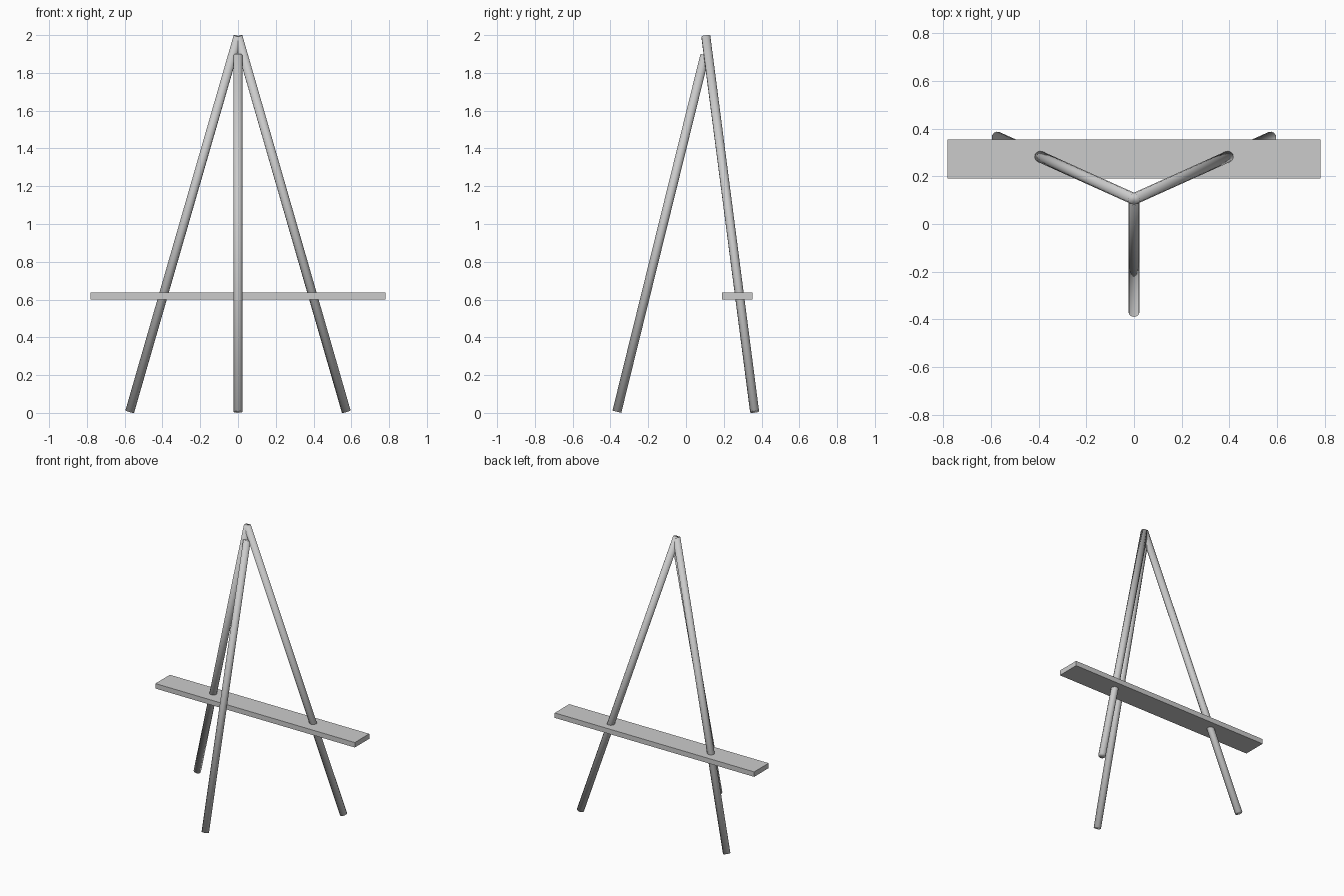
import bpy
from mathutils import Vector

cube = bpy.data.objects.get("Cube")
if cube:
    bpy.data.objects.remove(cube, do_unlink=True)

# Single plain grey for the whole stand
grey = bpy.data.materials.new("plain_grey")
grey.use_nodes = True
colour = (0.6, 0.6, 0.6, 1)
grey.diffuse_color = colour
grey.node_tree.nodes["Principled BSDF"].inputs["Base Color"].default_value = colour

LEG_RADIUS = 0.024


def leg(name, top, foot):
    """Round pole running from foot to top, with square-cut ends."""
    top, foot = Vector(top), Vector(foot)
    axis = top - foot
    bpy.ops.mesh.primitive_cylinder_add(
        vertices=12, radius=LEG_RADIUS, depth=axis.length,
        location=(top + foot) / 2,
        rotation=axis.to_track_quat("Z", "Y").to_euler())
    pole = bpy.context.object
    pole.name = name
    pole.data.materials.append(grey)
    # Soft shading carries over the end caps
    bpy.ops.object.shade_smooth()


# Splayed pair of legs meeting at the apex
for side, x in (("left", 1), ("right", -1)):
    leg(side + "_leg", (0, 0.105, 1.993), (x * 0.573, 0.363, 0.007))

# Single prop leg leaning against the pair
leg("prop_leg", (0, 0.1, 1.895), (0, -0.366, 0.006))

# Flat shelf board threaded by the pair of legs
bpy.ops.mesh.primitive_cube_add(size=1, location=(0, 0.272, 0.619))
shelf = bpy.context.object
shelf.name = "shelf"
shelf.scale = (1.562, 0.162, 0.035)
bpy.ops.object.transform_apply(location=False, rotation=False, scale=True)
shelf.data.materials.append(grey)
